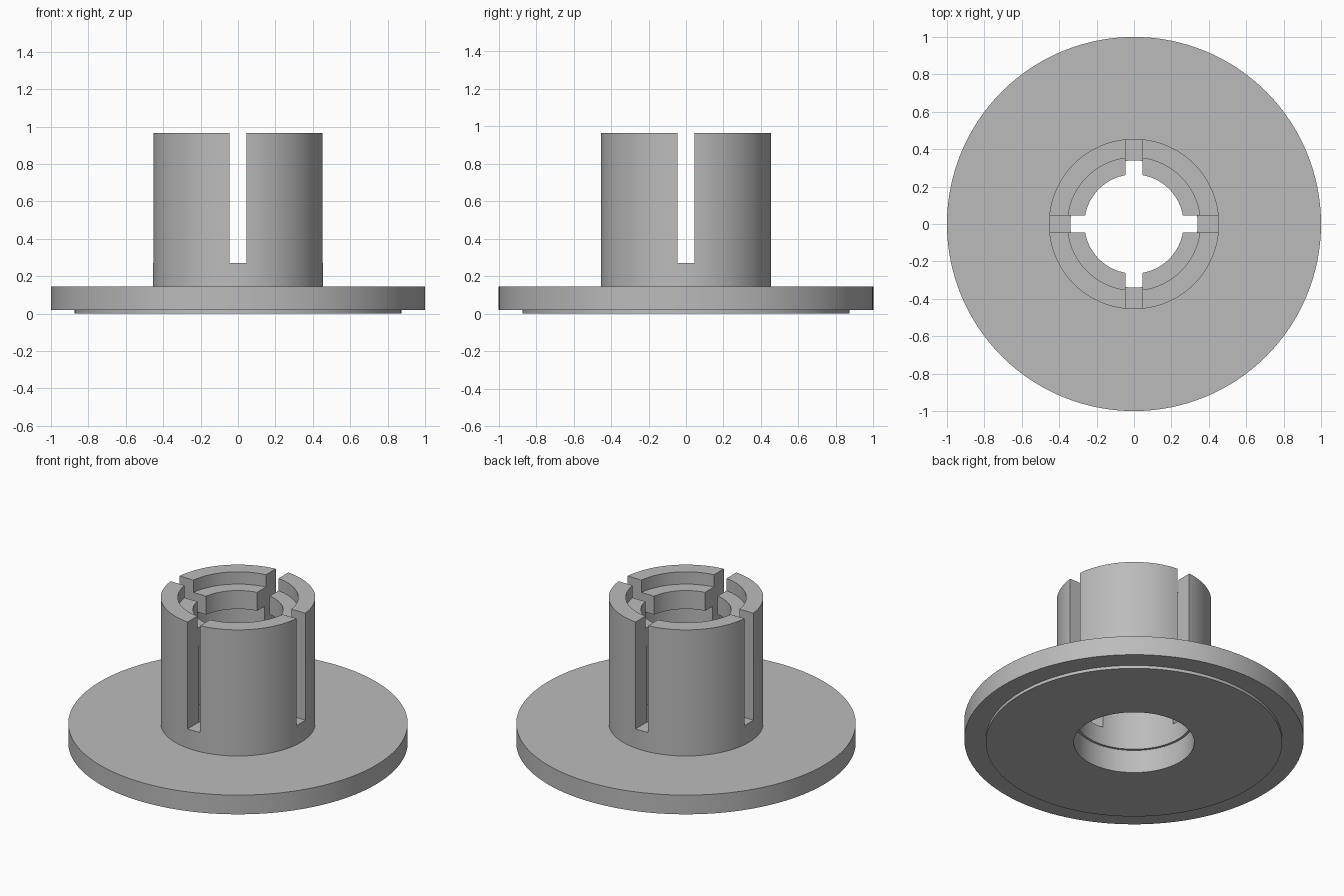
import bpy, bmesh, math
from mathutils import Matrix, Vector

cube = bpy.data.objects.get("Cube")
if cube:
    bpy.data.objects.remove(cube, do_unlink=True)

grey = bpy.data.materials.new("plain grey")
grey.use_nodes = True
colour = (0.5, 0.5, 0.5, 1)
grey.diffuse_color = colour
grey.node_tree.nodes["Principled BSDF"].inputs["Base Color"].default_value = colour


def add_object(name, bm):
    bmesh.ops.recalc_face_normals(bm, faces=bm.faces)
    mesh = bpy.data.meshes.new(name)
    bm.to_mesh(mesh)
    bm.free()
    mesh.materials.append(grey)
    obj = bpy.data.objects.new(name, mesh)
    bpy.context.collection.objects.link(obj)
    return obj


def lathe(name, profile, steps=128):
    """Turn a closed (radius, height) outline around the z axis."""
    bm = bmesh.new()
    verts = [bm.verts.new((r, 0, z)) for r, z in profile]
    edges = [bm.edges.new((v, verts[i - 1])) for i, v in enumerate(verts)]
    bmesh.ops.spin(bm, geom=verts + edges, cent=(0, 0, 0), axis=(0, 0, 1),
                   angle=math.tau, steps=steps, use_merge=True)
    bmesh.ops.remove_doubles(bm, verts=bm.verts, dist=1e-5)
    return add_object(name, bm)


# Flange with raised base, hollow collar, and retaining lip inside the mouth
body = lathe("flanged_collar", [
    (0.355, 0), (0.873, 0), (0.873, 0.02), (1, 0.02), (1, 0.145),
    (0.455, 0.145), (0.455, 0.965), (0.355, 0.965), (0.355, 0.885),
    (0.265, 0.885), (0.265, 0.765), (0.34, 0.765), (0.34, 0.15), (0.355, 0.15)])

# Two crossing slots split the collar into four fingers
for name, size in (("slot_cutter_x", (1.2, 0.09, 1)), ("slot_cutter_y", (0.09, 1.2, 1))):
    bm = bmesh.new()
    bmesh.ops.create_cube(bm, size=1, matrix=Matrix.Translation((0, 0, 0.77))
                          @ Matrix.Diagonal(Vector((*size, 1))))
    cutter = add_object(name, bm)
    cutter.hide_render = True
    cutter.hide_set(True)
    cut = body.modifiers.new(name, "BOOLEAN")
    cut.operation = "DIFFERENCE"
    cut.solver = "EXACT"
    cut.object = cutter

# Apply the cuts, then remove the cutters and shade the round walls smooth
bpy.context.view_layer.update()
cut_mesh = bpy.data.meshes.new_from_object(body.evaluated_get(bpy.context.evaluated_depsgraph_get()))
body.modifiers.clear()
body.data = cut_mesh
for name in ("slot_cutter_x", "slot_cutter_y"):
    bpy.data.objects.remove(bpy.data.objects[name], do_unlink=True)
bpy.ops.object.select_all(action="DESELECT")
body.select_set(True)
bpy.context.view_layer.objects.active = body
bpy.ops.object.shade_smooth_by_angle(angle=math.radians(30))
